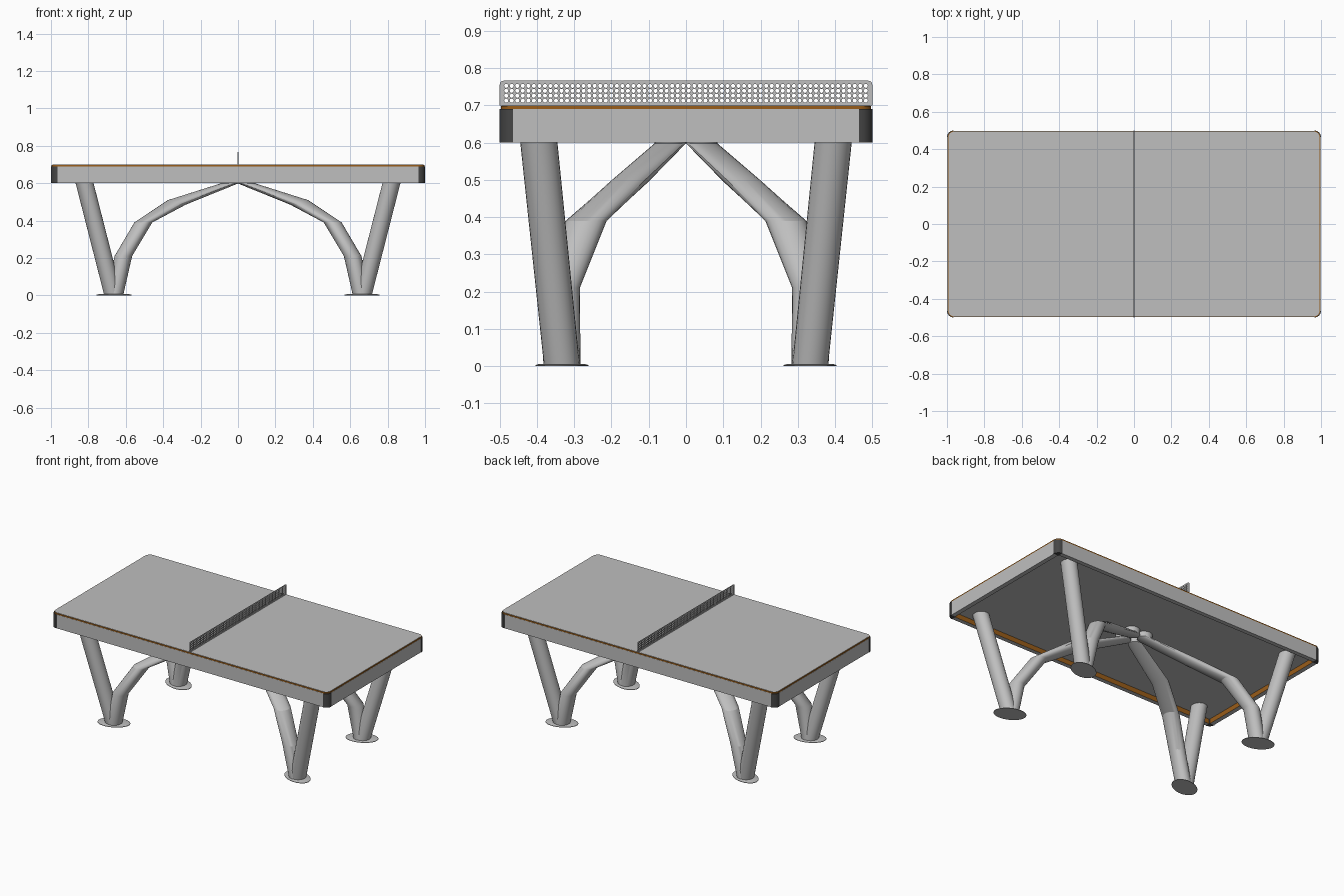
import bpy, bmesh, math
from math import sin, cos, pi, radians

if "Cube" in bpy.data.objects:
    bpy.data.objects.remove(bpy.data.objects["Cube"])


def material(name, rgb):
    m = bpy.data.materials.new(name)
    m.diffuse_color = (*rgb, 1)
    m.use_nodes = True
    m.node_tree.nodes["Principled BSDF"].inputs["Base Color"].default_value = m.diffuse_color
    return m


GRAY = material("light_gray", (0.52, 0.52, 0.52))
DARK = material("dark_corner_gray", (0.06, 0.06, 0.06))
BROWN = material("brown_edge", (0.32, 0.11, 0.01))


def finish(name, bm, mats, smooth=True):
    bmesh.ops.recalc_face_normals(bm, faces=bm.faces)
    me = bpy.data.meshes.new(name)
    bm.to_mesh(me)
    bm.free()
    ob = bpy.data.objects.new(name, me)
    bpy.context.collection.objects.link(ob)
    for m in mats:
        me.materials.append(m)
    if smooth:
        bpy.ops.object.select_all(action='DESELECT')
        ob.select_set(True)
        bpy.context.view_layer.objects.active = ob
        bpy.ops.object.shade_smooth_by_angle(angle=radians(25))
    return ob


def loft(bm, rings):
    """Bridge rings of 3D points into a capped tube."""
    rv = [[bm.verts.new(p) for p in r] for r in rings]
    n = len(rv[0])
    for a, b in zip(rv, rv[1:]):
        for i in range(n):
            j = (i + 1) % n
            bm.faces.new((a[i], a[j], b[j], b[i]))
    bm.faces.new(rv[0])
    bm.faces.new(rv[-1])


def prism(name, outline, z0, z1, mat):
    bm = bmesh.new()
    loft(bm, [[(x, y, z) for x, y in outline] for z in (z0, z1)])
    return finish(name, bm, [mat])


def rounded_rect(hx, hy, r, seg=6):
    pts = []
    for k, (sx, sy) in enumerate(((1, 1), (-1, 1), (-1, -1), (1, -1))):
        for i in range(seg + 1):
            a = (k + i / seg) * pi / 2
            pts.append((sx * (hx - r) + r * cos(a), sy * (hy - r) + r * sin(a)))
    return pts


def tube(name, sections, sx, sy, rot=0.0, n=24):
    """Horizontal elliptical sections: z, cx, cy, rx, ry, tilt."""
    bm = bmesh.new()
    rings = []
    for z, cx, cy, rx, ry, tilt in sections:
        ring = []
        for i in range(n):
            a = 2 * pi * i / n
            u, v = rx * cos(a), ry * sin(a)
            x = cx + u * cos(rot) - v * sin(rot)
            y = cy + u * sin(rot) + v * cos(rot)
            ring.append((sx * x, sy * y, z + tilt * cos(a)))
        rings.append(ring)
    loft(bm, rings)
    return finish(name, bm, [GRAY])


# table top: brown board with a gray playing surface
prism("table_board", rounded_rect(0.996, 0.497, 0.034), 0.69, 0.698, BROWN)
prism("playing_surface", rounded_rect(0.993, 0.494, 0.032), 0.698, 0.70, GRAY)
prism("underside_panel", rounded_rect(0.967, 0.469, 0.004, 1), 0.63, 0.69, GRAY)


# frame rails, brown on the faces that look inward
def rail(name, x0, x1, y0, y1):
    bm = bmesh.new()
    loft(bm, [[(x0, y0, z), (x1, y0, z), (x1, y1, z), (x0, y1, z)] for z in (0.6, 0.69)])
    bmesh.ops.recalc_face_normals(bm, faces=bm.faces)
    for f in bm.faces:
        c, nrm = f.calc_center_median(), f.normal
        long_rail = abs(x1 - x0) > abs(y1 - y0)
        inward = nrm.y * c.y if long_rail else nrm.x * c.x
        if inward < -0.1:
            f.material_index = 1
    finish(name, bm, [GRAY, BROWN], smooth=False)


for s, side in ((-1, "front"), (1, "back")):
    rail(side + "_rail", -0.964, 0.964, s * 0.47, s * 0.498)
for s, side in ((-1, "left"), (1, "right")):
    rail(side + "_rail", s * 0.968, s * 0.997, -0.464, 0.464)

LEG = [(0.0, 0.667, 0.333, 0.048, 0.048, 0), (0.63, 0.828, 0.398, 0.048, 0.05, 0)]
ARCH = [(0.0, 0.658, 0.333, 0.044, 0.05, 0),
        (0.21, 0.613, 0.335, 0.047, 0.05, 0),
        (0.39, 0.506, 0.268, 0.048, 0.055, 0),
        (0.497, 0.327, 0.15, 0.048, 0.05, 0.012),
        (0.598, 0.047, 0.042, 0.047, 0.042, 0),
        (0.632, 0.047, 0.042, 0.047, 0.042, 0)]
FOOT = [(0.0, 0.663, 0.333, 0.0985, 0.066, 0),
        (0.003, 0.663, 0.333, 0.0985, 0.066, 0),
        (0.006, 0.663, 0.333, 0.085, 0.056, 0)]

for sx, lr in ((-1, "left"), (1, "right")):
    for sy, fb in ((-1, "front"), (1, "back")):
        tag = f"{fb}_{lr}_"
        # dark rounded frame corner
        arc = [(0.964 + 0.036 * cos(i * pi / 16), 0.464 + 0.036 * sin(i * pi / 16)) for i in range(9)]
        arc += [(0.964, 0.468), (0.966, 0.466), (0.968, 0.464)]
        prism(tag + "corner", [(sx * x, sy * y) for x, y in arc], 0.6, 0.69, DARK)
        # straight leg, curved brace to the centre and oval foot plate
        tube(tag + "leg", LEG, sx, sy)
        tube(tag + "arch", ARCH, sx, sy)
        tube(tag + "foot", FOOT, sx, sy, radians(21), 32)


# perforated net plate: square cells with octagonal holes inside a rim
bm = bmesh.new()
COLS, ROWS, HOLE = 66, 4, 0.0056
Y0, Z0, DY, DZ = -0.49, 0.706, 0.98 / 66, 0.0132
Z1 = Z0 + ROWS * DZ


def quad(pts):
    bm.faces.new([bm.verts.new((0, y, z)) for y, z in pts])


for c in range(COLS):
    for r in range(ROWS):
        cy, cz = Y0 + (c + 0.5) * DY, Z0 + (r + 0.5) * DZ
        outer, inner = [], []
        for k in range(8):
            a = k * pi / 4
            outer.append((cy + round(cos(a)) * DY / 2, cz + round(sin(a)) * DZ / 2))
            inner.append((cy + HOLE * cos(a), cz + HOLE * sin(a)))
        for k in range(8):
            j = (k + 1) % 8
            quad((outer[k], outer[j], inner[j], inner[k]))
TOP = 0.766
quad(((Y0, 0.699), (-Y0, 0.699), (-Y0, Z0), (Y0, Z0)))
quad(((Y0, Z1), (-Y0, Z1), (-Y0, TOP), (Y0, TOP)))
for s in (1, -1):
    end = [(0.49 + 0.01 * sin(i * pi / 8), TOP - 0.01 + 0.01 * cos(i * pi / 8)) for i in range(5)]
    pts = [(s * y, z) for y, z in [(0.49, 0.699)] + end + [(0.5, 0.699)]]
    quad(pts if s < 0 else pts[::-1])
bmesh.ops.remove_doubles(bm, verts=bm.verts, dist=0.0001)
net = finish("net", bm, [GRAY], smooth=False)
mod = net.modifiers.new("thickness", 'SOLIDIFY')
mod.thickness = 0.004
mod.offset = 0
